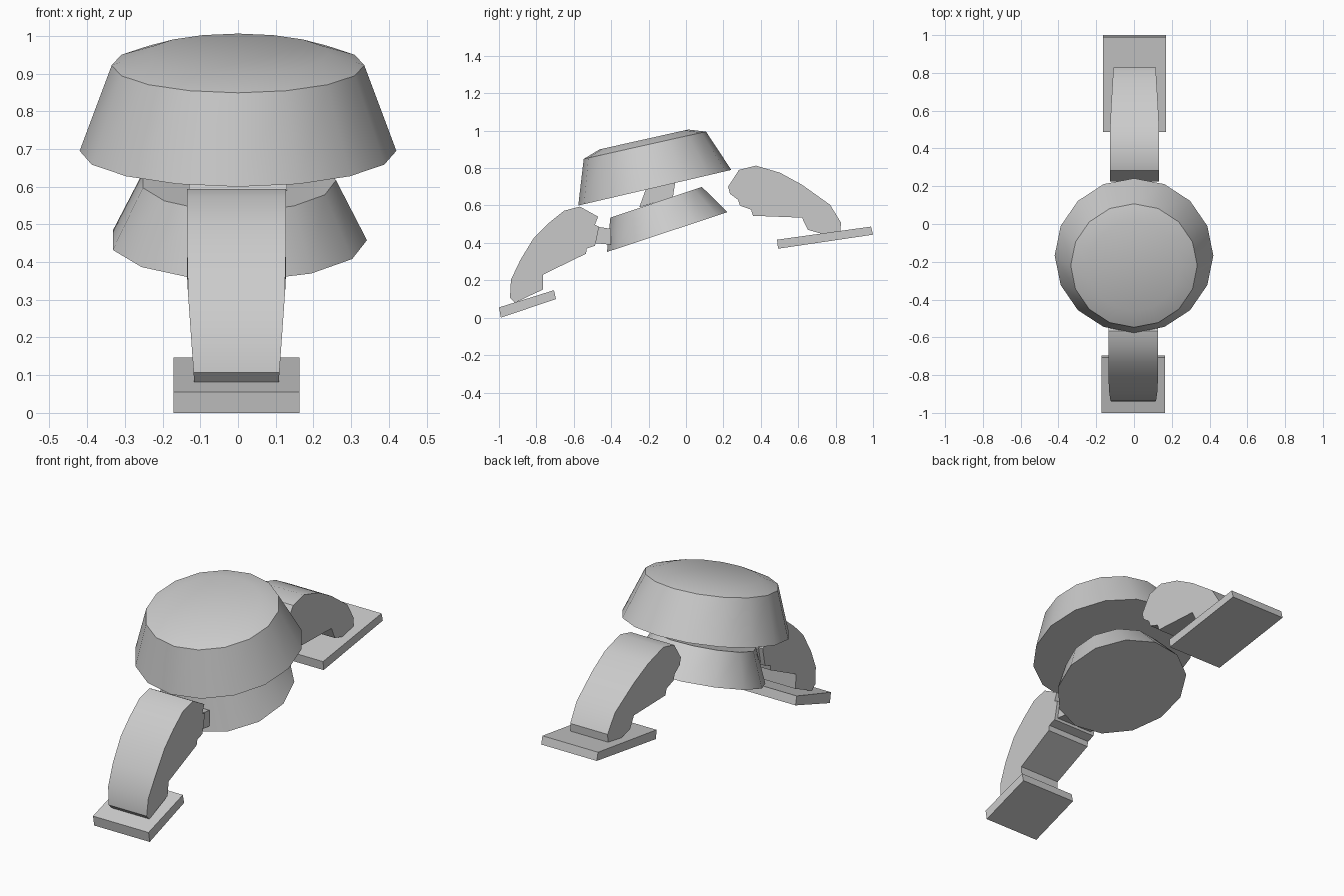
import bpy, bmesh, math
from mathutils import Vector, Matrix

if "Cube" in bpy.data.objects:
    bpy.data.objects.remove(bpy.data.objects["Cube"])

grey = bpy.data.materials.new("plain grey")
grey.diffuse_color = (0.6, 0.6, 0.6, 1)
grey.use_nodes = True
grey.node_tree.nodes["Principled BSDF"].inputs["Base Color"].default_value = grey.diffuse_color


def finish(name, bm, smooth=True):
    bmesh.ops.recalc_face_normals(bm, faces=bm.faces)
    me = bpy.data.meshes.new(name)
    bm.to_mesh(me)
    bm.free()
    me.materials.append(grey)
    ob = bpy.data.objects.new(name, me)
    bpy.context.collection.objects.link(ob)
    if smooth:
        bpy.ops.object.select_all(action='DESELECT')
        ob.select_set(True)
        bpy.context.view_layer.objects.active = ob
        bpy.ops.object.shade_smooth_by_angle(angle=math.radians(32))
    return ob


def tilted_stack(name, sides, rings):
    """Closed stack of rings, each given as y, z, radius, tilt in degrees."""
    bm = bmesh.new()
    loops = []
    for y, z, r, tilt in rings:
        rot = Matrix.Rotation(math.radians(tilt), 3, 'X')
        loops.append([bm.verts.new(rot @ Vector((r * math.cos(a), r * math.sin(a), 0)) + Vector((0, y, z)))
                      for a in (2 * math.pi * i / sides for i in range(sides))])
    for lo, hi in zip(loops, loops[1:]):
        for i in range(sides):
            j = (i + 1) % sides
            bm.faces.new((lo[i], lo[j], hi[j], hi[i]))
    bm.faces.new(loops[0])
    bm.faces.new(loops[-1])
    return finish(name, bm)


def side_profile(name, points, half_width, shift=0.0, smooth=False):
    """Extrude a (y, z) outline across x; half_width is a function of y, z."""
    bm = bmesh.new()
    left, right = [[bm.verts.new((shift + s * half_width(y, z), y, z)) for y, z in points] for s in (-1, 1)]
    n = len(points)
    for i in range(n):
        j = (i + 1) % n
        bm.faces.new((left[i], left[j], right[j], right[i]))
    bm.faces.new(left)
    bm.faces.new(right)
    return finish(name, bm, smooth)


def flat(w):
    return lambda y, z: w


# Upper dome with a gently bevelled top, and the lower body
tilted_stack("upper_dome", 16, [(-0.167, 0.695, 0.42, 13.1), (-0.22, 0.922, 0.335, 12.6),
                                (-0.225, 0.953, 0.243, 12.6)])
tilted_stack("lower_body", 13, [(-0.10, 0.458, 0.342, 18.3), (-0.16, 0.617, 0.26, 18.6)])

# Neck between dome and body, joint to the front leg
side_profile("neck", [(-0.25, 0.59), (-0.07, 0.645), (-0.055, 0.74), (-0.21, 0.70)], flat(0.13))
side_profile("front_joint", [(-0.50, 0.40), (-0.40, 0.39), (-0.40, 0.475), (-0.50, 0.49)], flat(0.11))

# Front leg and foot
front_leg = [(-.941, .107), (-.936, .203), (-.885, .31), (-.813, .428), (-.735, .505), (-.652, .572),
             (-.567, .594), (-.47, .54), (-.487, .497), (-.465, .487), (-.481, .406), (-.487, .385),
             (-.53, .37), (-.535, .342), (-.765, .23), (-.765, .15), (-.824, .123), (-.914, .08)]
side_profile("front_leg", front_leg, lambda y, z: min(0.131, 0.112 + 0.07 * (z - 0.08)), -0.004, True)
side_profile("front_foot", [(-1, .055), (-.706, .147), (-.695, .10), (-.99, 0)], flat(0.167), -0.004)

# Back leg and foot
back_leg = [(.225, .70), (.283, .79), (.374, .813), (.503, .775), (.62, .711), (.77, .604), (.829, .508),
            (.824, .455), (.738, .445), (.652, .47), (.62, .535), (.358, .545), (.348, .578),
            (.289, .599), (.278, .631), (.235, .663)]
side_profile("back_leg", back_leg, lambda y, z: min(0.13, 0.112 + 0.06 * (0.83 - y)), 0.003, True)
side_profile("back_foot", [(.487, .417), (.989, .487), (1.0, .444), (.492, .369)], flat(0.167), 0.003)
